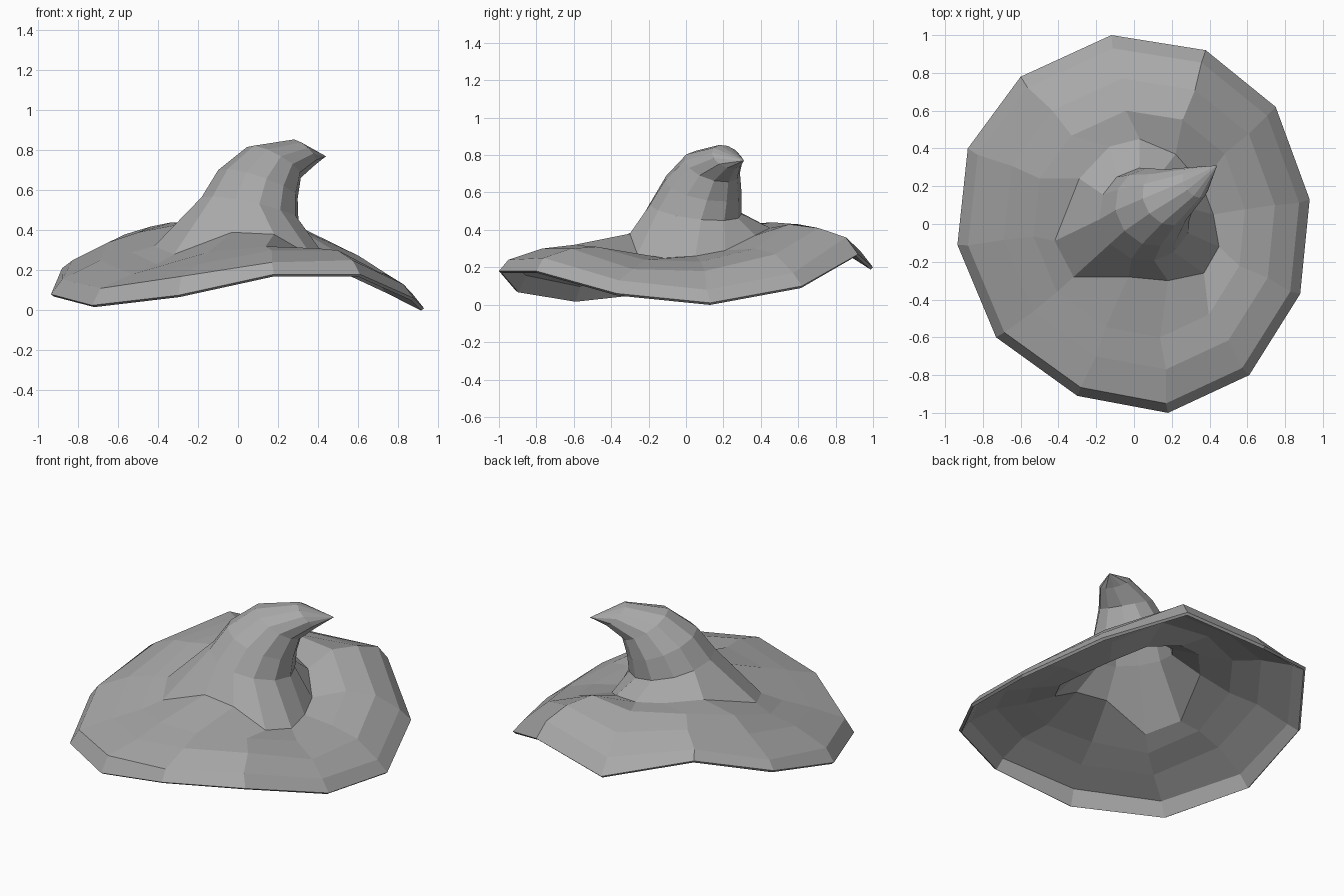
import bpy
import bmesh
from math import sqrt
from mathutils import Vector

default_cube = bpy.data.objects.get("Cube")
if default_cube:
    bpy.data.objects.remove(default_cube, do_unlink=True)

# One grey felt colour
felt = bpy.data.materials.new("grey_felt")
felt.use_nodes = True
grey = (0.4, 0.4, 0.4, 1)
felt.diffuse_color = grey
felt.node_tree.nodes["Principled BSDF"].inputs["Base Color"].default_value = grey

# Wavy outer edge of the brim, counter-clockwise from the left side
rim = [Vector(p) for p in (
    (.93, .13, .01), (.75, .62, .10), (.38, .92, .27), (-.12, 1, .20),
    (-.6, .78, .34), (-.88, .4, .21), (-.935, -.11, .08), (-.73, -.6, .025),
    (-.3, -.91, .075), (.18, -1, .18), (.61, -.8, .18), (.88, -.37, .06))]
directions = [Vector((p.x, p.y)).normalized() for p in rim]
lean = Vector((.85, .52))

# Uneven foot where the crown meets the brim, spreading to the front right
foot = [Vector(p) for p in (
    (.42, .05, .26), (.36, .21, .29), (.22, .37, .37), (.03, .45, .41),
    (-.13, .41, .43), (-.29, .24, .43), (-.42, -.09, .32), (-.32, -.28, .28),
    (-.03, -.28, .39), (.18, -.3, .38), (.37, -.26, .27), (.45, -.12, .25))]


def brim_ring(scale, centre, heights):
    """Shrink the rim towards a centre and give each corner its own height."""
    return [Vector((centre[0] + p.x * scale, centre[1] + p.y * scale, z))
            for p, z in zip(rim, heights)]


def crown_ring(x, y, z, radius, slope):
    """A round ring of the bending crown, tilted down along the lean."""
    ring = []
    for d in directions:
        along = d.dot(lean)
        side = d - lean * along
        along /= sqrt(1 + slope * slope)
        flat = (side + lean * along) * radius
        ring.append(Vector((x + flat.x, y + flat.y, z + slope * along * radius)))
    return ring


rings = [
    rim,
    # Turned-down border, then the drooping brim
    brim_ring(.94, (0, -.01), (.08, .17, .36, .29, .38, .25, .155, .11, .17, .24, .25, .13)),
    brim_ring(.77, (.03, 0), (.18, .27, .41, .37, .42, .34, .25, .18, .23, .30, .30, .19)),
    brim_ring(.6, (.03, 0), (.23, .30, .43, .43, .44, .39, .29, .23, .29, .32, .31, .24)),
    foot,
    # Crown bending over to the left and back
    crown_ring(.06, .05, .51, .25, -.25),
    crown_ring(.10, .09, .63, .212, -.4),
    crown_ring(.18, .14, .74, .155, -.65),
    crown_ring(.325, .22, .79, .088, -1.1),
]

# Skin the rings and close them at the pointed tip
bm = bmesh.new()
loops = [[bm.verts.new(p) for p in ring] for ring in rings]
count = len(rim)
for outer, inner in zip(loops, loops[1:]):
    for i in range(count):
        j = (i + 1) % count
        bm.faces.new((outer[i], outer[j], inner[j], inner[i]))
tip = bm.verts.new((.44, .31, .77))
for i in range(count):
    bm.faces.new((loops[-1][i], loops[-1][(i + 1) % count], tip))

mesh = bpy.data.meshes.new("pointed_hat")
bm.to_mesh(mesh)
bm.free()
mesh.materials.append(felt)
hat = bpy.data.objects.new("pointed_hat", mesh)
bpy.context.collection.objects.link(hat)

# Thin hollow shell
shell = hat.modifiers.new("felt_thickness", 'SOLIDIFY')
shell.thickness = .018
shell.offset = -1
